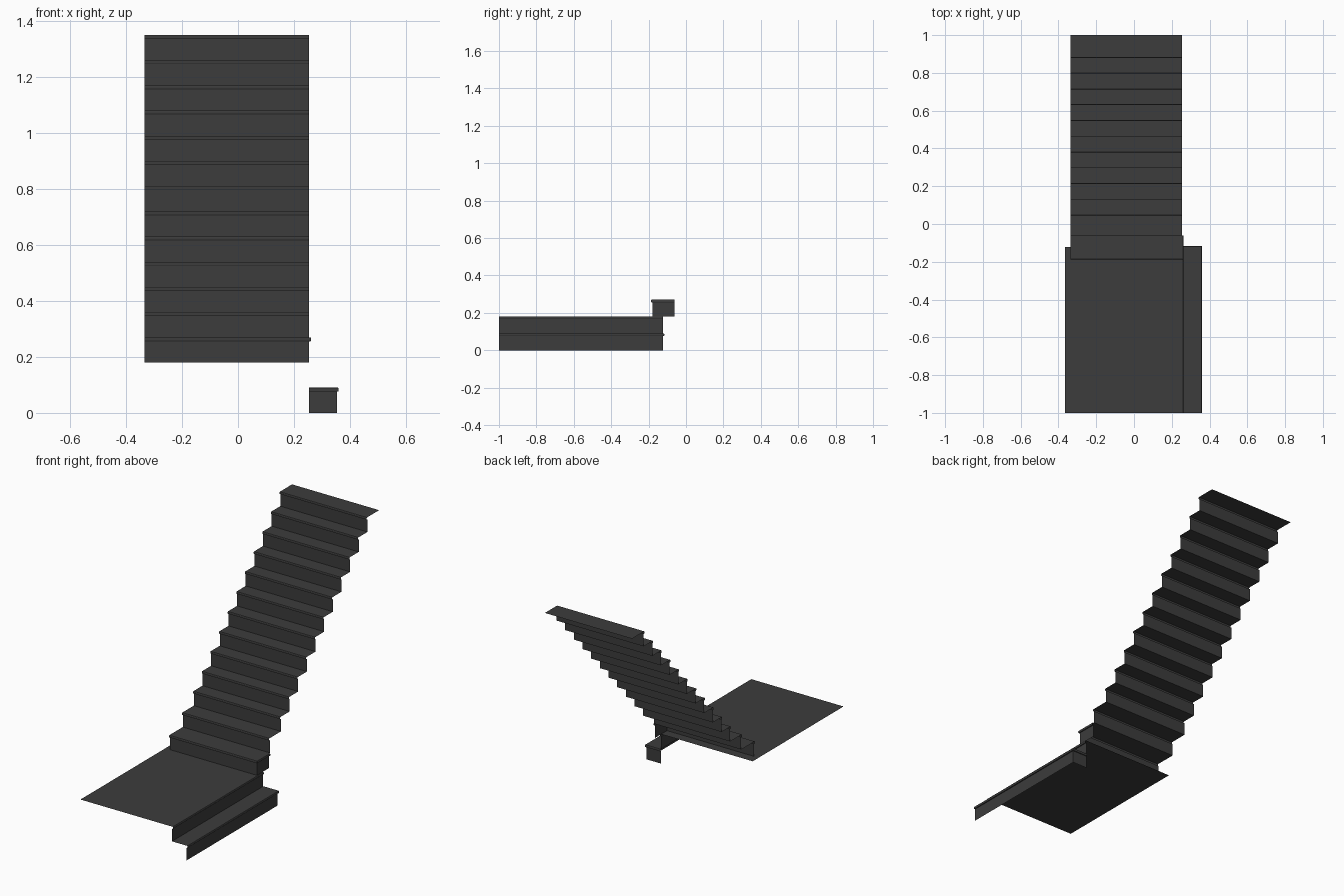
import bpy
from mathutils import Vector

if "Cube" in bpy.data.objects:
    bpy.data.objects.remove(bpy.data.objects["Cube"])

RISE = 0.09
OVER = 0.007      # nosing overhang
NOSE = 0.014      # nosing thickness

dark = bpy.data.materials.new("dark_grey")
dark.diffuse_color = (0.045, 0.045, 0.045, 1)
dark.use_nodes = True
dark.node_tree.nodes["Principled BSDF"].inputs["Base Color"].default_value = dark.diffuse_color


def build(name, verts, faces):
    me = bpy.data.meshes.new(name)
    me.from_pydata(verts, [], faces)
    me.materials.append(dark)
    ob = bpy.data.objects.new(name, me)
    bpy.context.collection.objects.link(ob)
    return ob


def step(name, path, z0, tread):
    """Riser and rounded nosing swept with mitres along a path, plus a flat tread."""
    z1 = z0 + RISE
    profile = [(0, z0), (0, z1 - NOSE), (OVER - 0.002, z1 - NOSE),
               (OVER, z1 - NOSE + 0.003), (OVER, z1 - 0.003),
               (OVER - 0.002, z1), (0, z1)]
    pts = [Vector(p) for p in path]
    norms = []
    for a, b in zip(pts, pts[1:]):
        d = (b - a).normalized()
        norms.append(Vector((d.y, -d.x)))
    verts, faces = [], []
    for i, p in enumerate(pts):
        if 0 < i < len(pts) - 1:
            m = norms[i - 1] + norms[i]      # right-angle mitre
        else:
            m = norms[min(i, len(norms) - 1)]
        for off, z in profile:
            verts.append((p.x + m.x * off, p.y + m.y * off, z))
    n = len(profile)
    for i in range(len(pts) - 1):
        for j in range(n - 1):
            a, b = i * n + j, (i + 1) * n + j
            faces.append((a, b, b + 1, a + 1))
    # tread sheet
    x0, x1, y0, y1 = tread
    k = len(verts)
    verts += [(x0, y0, z1), (x1, y0, z1), (x1, y1, z1), (x0, y1, z1)]
    faces.append((k, k + 1, k + 2, k + 3))
    return build(name, verts, faces)


XL, XR = -0.335, 0.254     # main flight width
LX, LY = 0.353, -0.123     # low side step outer corner

# low side step, wrapping round its rear end
step("side_step", [(LX, -1), (LX, LY), (XR, LY)], 0, (XR, LX, -1, LY))

# landing with its side riser
step("landing", [(XR, -1), (XR, LY)], RISE, (-0.365, XR, -1, LY))

# main flight: riser positions, the two lowest treads are deeper
risers = [-0.180, -0.055] + [0.052 + 0.0835 * i for i in range(11)]
ends = risers[1:] + [1.0]
for i, (y, end) in enumerate(zip(risers, ends)):
    path = [(XL, y), (XR, y)]
    if i == 0:
        path.append((XR, end - 0.006))    # bottom step returns along its right side
    step(f"stair_step_{i + 1:02d}", path, 2 * RISE + RISE * i, (XL, XR, y, end))
